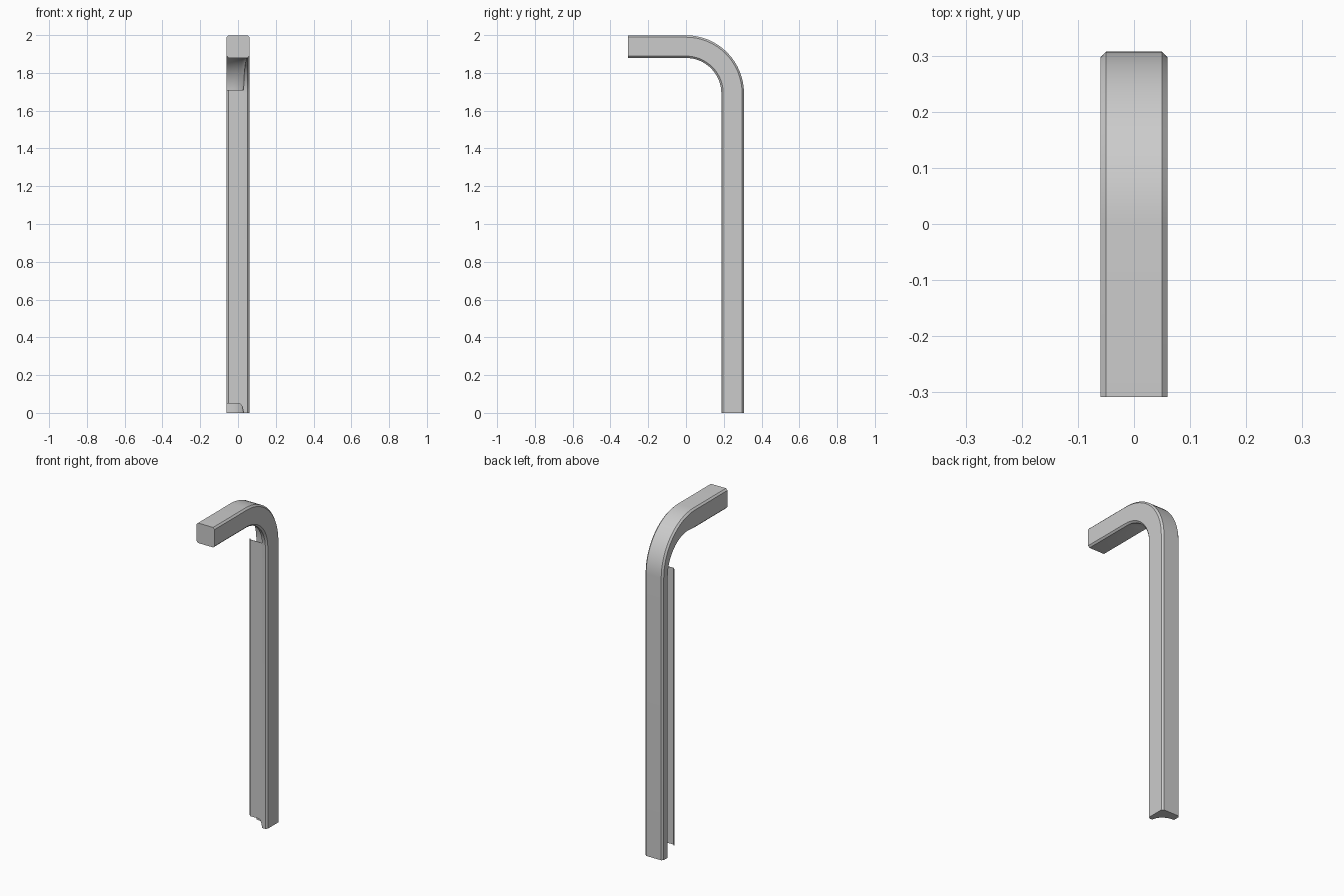
import bpy, bmesh
from math import sin, cos, pi, radians

if "Cube" in bpy.data.objects:
    bpy.data.objects.remove(bpy.data.objects["Cube"])

HALF, SIZE, CH = 0.06, 0.12, 0.01      # bar half width, bar depth, chamfer
INNER, BEND_Z, ARM_END = 0.187, 1.692, -0.308

grey = bpy.data.materials.new("plain_grey")
grey.use_nodes = True
grey.diffuse_color = (0.6, 0.6, 0.6, 1)
grey.node_tree.nodes["Principled BSDF"].inputs["Base Color"].default_value = (0.6, 0.6, 0.6, 1)


def finish(name, bm, recalc=True):
    if recalc:
        bmesh.ops.recalc_face_normals(bm, faces=bm.faces)
    mesh = bpy.data.meshes.new(name)
    bm.to_mesh(mesh)
    bm.free()
    mesh.materials.append(grey)
    obj = bpy.data.objects.new(name, mesh)
    bpy.context.collection.objects.link(obj)
    return obj


def section(width, depth):
    """Chamfered square whose inner corner is scooped by a quarter ellipse."""
    pts = [(HALF, CH), (HALF, SIZE - CH), (HALF - CH, SIZE),
           (CH - HALF, SIZE), (-HALF, SIZE - CH)]
    steps = [0, CH] + [width * sin(i * pi / 20) for i in range(2, 11)]
    for d in steps:
        scoop = depth * max(0, 1 - (d / width) ** 2) ** 0.5
        pts.append((d - HALF, max(scoop, CH - d, 0)))
    pts.append((HALF - CH + 0.0005, 0))
    return pts


# Bent bar: grooved leg, groove fading out through the bend, square arm
BENDS = 16
stations = [(INNER, 0, 0)]
stations += [(INNER * cos(a), BEND_Z + INNER * sin(a), a)
             for a in (i * pi / 2 / BENDS for i in range(BENDS + 1))]
stations.append((ARM_END, BEND_Z + INNER, pi / 2))

bm = bmesh.new()
rings = []
for y, z, a in stations:
    fade = max(0, cos(a))
    profile = section(0.11 - 0.02 * fade, 0.072 * fade)
    rings.append([bm.verts.new((x, y + u * cos(a), z + u * sin(a))) for x, u in profile])
for r0, r1 in zip(rings, rings[1:]):
    n = len(r0)
    for i in range(n):
        j = (i + 1) % n
        bm.faces.new((r0[i], r0[j], r1[j], r1[i]))
bm.faces.new(rings[0])
bm.faces.new(rings[-1])
bar = finish("bent_bar", bm)

bpy.ops.object.select_all(action='DESELECT')
bar.select_set(True)
bpy.context.view_layer.objects.active = bar
bpy.ops.object.shade_smooth_by_angle(angle=radians(25))

# Thin cover over the front of the groove, with a chamfered free edge
LOW, HIGH, EDGE = 0.05, 1.71, 0.03
bm = bmesh.new()
front = [bm.verts.new((x, INNER, z)) for x, z in (
    (CH - HALF, LOW), (0.01, LOW), (0.022, 0.035), (EDGE, 0),
    (EDGE, HIGH), (CH - HALF, HIGH))]
side = [bm.verts.new((-HALF, INNER + CH, z)) for z in (HIGH, LOW)]
bm.faces.new(front)
bm.faces.new((front[0], front[-1], side[0], side[1]))
cover = finish("groove_cover", bm, False)
thick = cover.modifiers.new("thickness", 'SOLIDIFY')
thick.thickness = 0.003
thick.offset = -1
